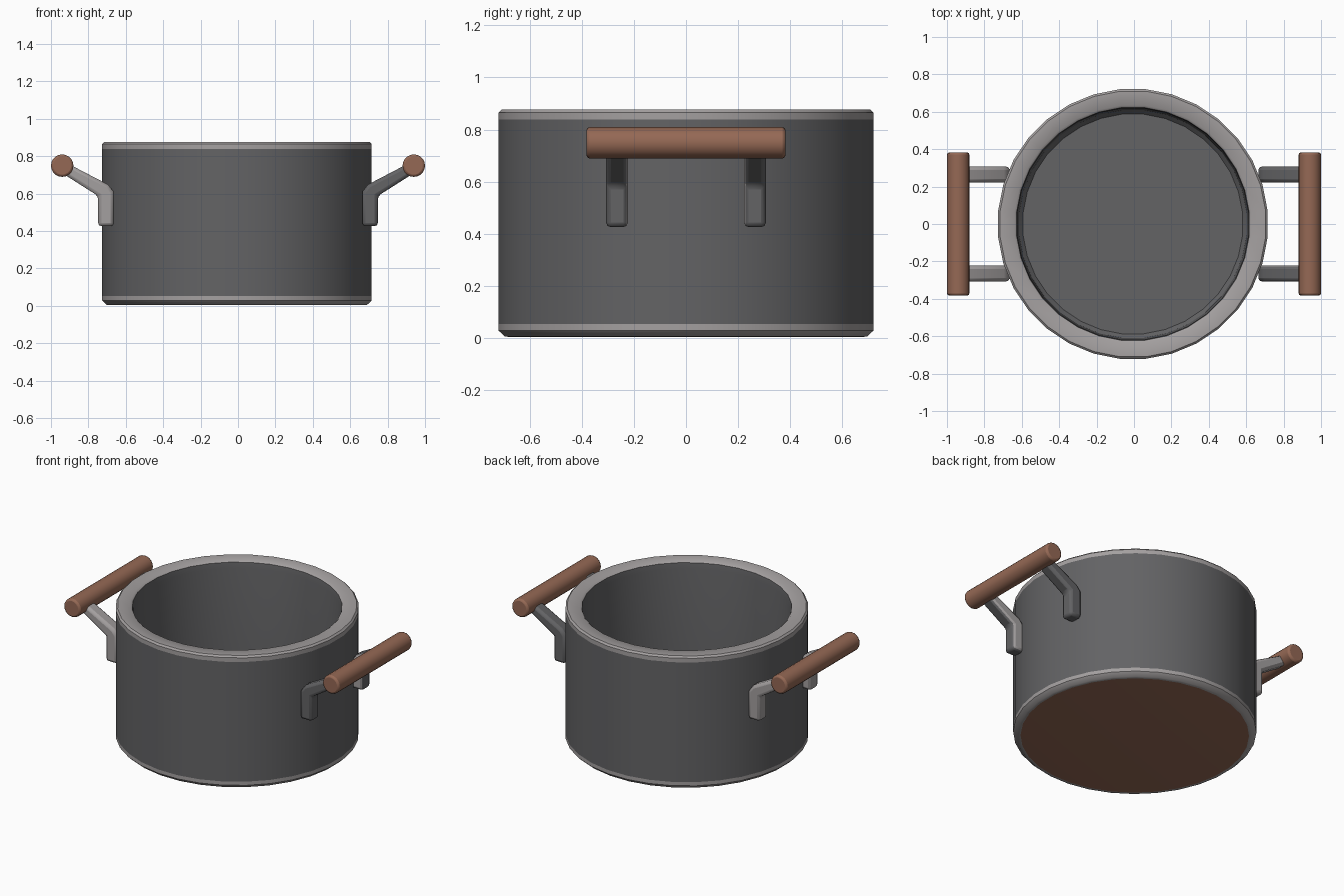
import bpy, bmesh, math

if "Cube" in bpy.data.objects:
    bpy.data.objects.remove(bpy.data.objects["Cube"])

def mat(name, rgb):
    m = bpy.data.materials.new(name)
    m.diffuse_color = (*rgb, 1)
    m.use_nodes = True
    m.node_tree.nodes["Principled BSDF"].inputs["Base Color"].default_value = m.diffuse_color
    return m

DARK = mat("dark_metal", (0.125, 0.125, 0.13))
LIGHT = mat("worn_light_metal", (0.37, 0.35, 0.35))
WOOD = mat("wood_brown", (0.30, 0.14, 0.09))

def finish(bm, name, mats, bevel=0.0, segs=2):
    bmesh.ops.recalc_face_normals(bm, faces=bm.faces)
    me = bpy.data.meshes.new(name)
    bm.to_mesh(me)
    bm.free()
    for m in mats:
        me.materials.append(m)
    ob = bpy.data.objects.new(name, me)
    bpy.context.collection.objects.link(ob)
    if bevel:
        b = ob.modifiers.new("bevel", 'BEVEL')
        b.width, b.segments, b.limit_method = bevel, segs, 'ANGLE'
        b.angle_limit = math.radians(40)
    bpy.ops.object.select_all(action='DESELECT')
    bpy.context.view_layer.objects.active = ob
    ob.select_set(True)
    bpy.ops.object.shade_smooth_by_angle(angle=math.radians(40))
    return ob

# Pot: lathed profile (radius, z, material of the band leading to the next point)
SIDES = 32
profile = [(0.68, 0.003, 1), (0.70, 0.005, 1), (0.724, 0.028, 1), (0.724, 0.052, 0),
           (0.724, 0.838, 1), (0.724, 0.865, 1), (0.713, 0.876, 1), (0.637, 0.876, 1),
           (0.625, 0.866, 0), (0.62, 0.83, 0), (0.612, 0.10, 0), (0.59, 0.075, 0)]
bm = bmesh.new()
rings = []
for r, z, _ in profile:
    ring = []
    for i in range(SIDES):
        a = 2 * math.pi * (i + 0.5) / SIDES
        ring.append(bm.verts.new((r * math.cos(a) - 0.006, r * math.sin(a), z)))
    rings.append(ring)
for k in range(len(rings) - 1):
    for i in range(SIDES):
        j = (i + 1) % SIDES
        f = bm.faces.new((rings[k][i], rings[k][j], rings[k + 1][j], rings[k + 1][i]))
        f.material_index = profile[k][2]
bm.faces.new(rings[0]).material_index = 2     # brown underside
bm.faces.new(rings[-1]).material_index = 0    # inner floor
finish(bm, "pot_body", [DARK, LIGHT, WOOD])

# Bent bracket outline in x-z
bracket = [(0.665, 0.425), (0.748, 0.425), (0.748, 0.587), (0.95, 0.715),
           (0.925, 0.768), (0.695, 0.648), (0.665, 0.61)]

for side, s in (("right", 1), ("left", -1)):
    # Wooden grip
    bm = bmesh.new()
    bmesh.ops.create_cone(bm, cap_ends=True, segments=20, radius1=0.06, radius2=0.06, depth=0.765)
    for v in bm.verts:
        x, y, z = v.co
        v.co = (s * 0.94 + x, z, 0.749 + y)
    finish(bm, side + "_handle_grip", [WOOD], 0.012)

    # Two metal brackets per handle
    for end, t in (("front", -1), ("back", 1)):
        bm = bmesh.new()
        lo = [bm.verts.new((s * x, t * 0.223, z)) for x, z in bracket]
        hi = [bm.verts.new((s * x, t * 0.307, z)) for x, z in bracket]
        inner = bm.faces.new(lo)
        bm.faces.new(hi)
        n = len(bracket)
        for i in range(n):
            j = (i + 1) % n
            bm.faces.new((lo[i], lo[j], hi[j], hi[i]))
        if s < 0:
            for f in bm.faces:       # the left brackets are worn bright
                f.material_index = 1
        else:
            inner.material_index = 1
        finish(bm, f"{side}_{end}_bracket", [DARK, LIGHT], 0.018)
